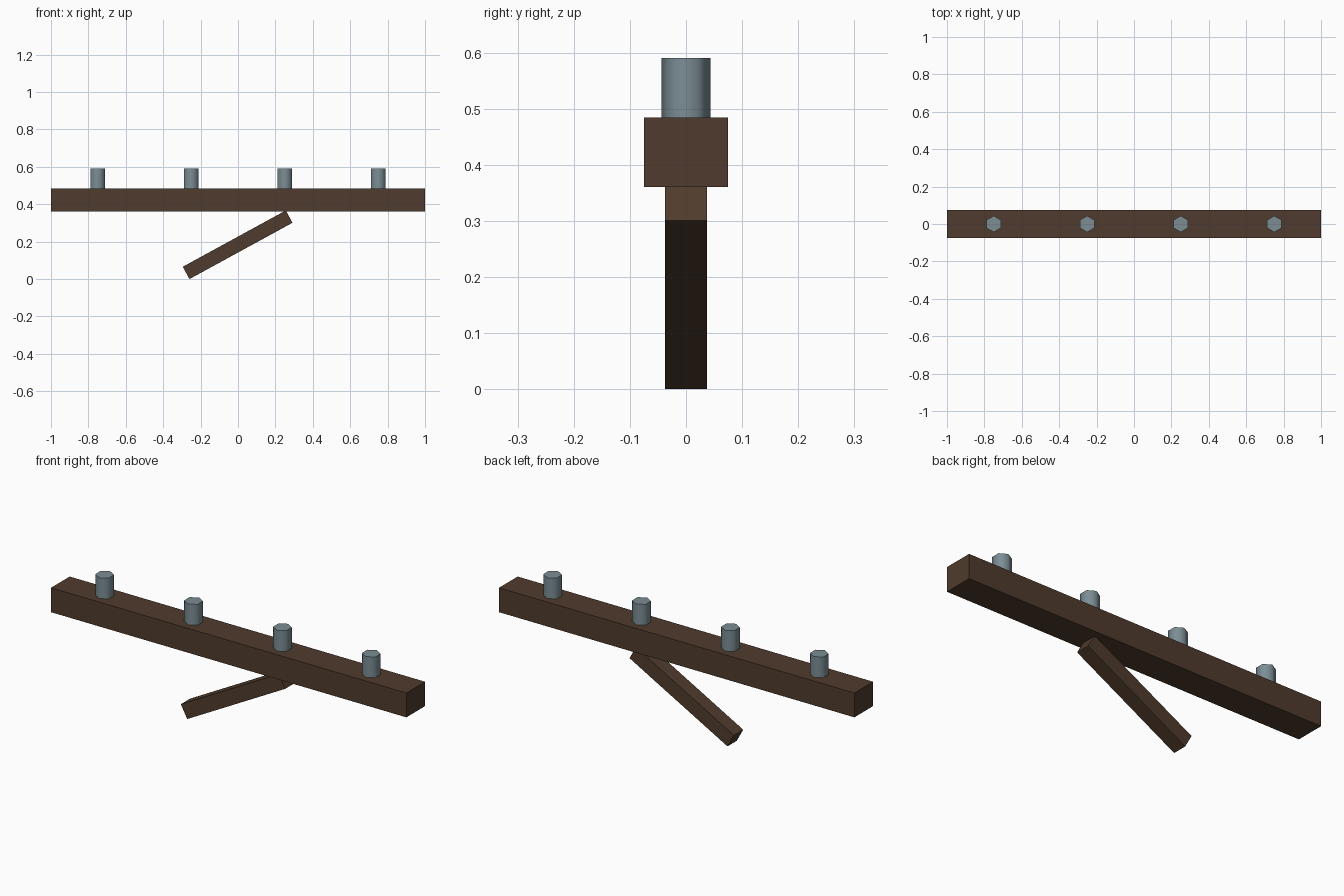
import bpy
import math

if "Cube" in bpy.data.objects:
    bpy.data.objects.remove(bpy.data.objects["Cube"])


def material(name, color):
    m = bpy.data.materials.new(name)
    m.diffuse_color = (*color, 1)
    m.use_nodes = True
    m.node_tree.nodes["Principled BSDF"].inputs["Base Color"].default_value = m.diffuse_color
    return m


wood = material("dark_wood", (0.08, 0.044, 0.026))
metal = material("grey_metal", (0.2, 0.27, 0.3))


def box(name, size, center, tilt=0.0):
    bpy.ops.mesh.primitive_cube_add(size=1, location=center, rotation=(0, tilt, 0))
    ob = bpy.context.object
    ob.name = name
    ob.scale = size
    bpy.ops.object.transform_apply(location=False, rotation=False, scale=True)
    ob.data.materials.append(wood)
    return ob


# Horizontal rail
RAIL_BOTTOM, RAIL_TOP, PEG_TOP = 0.36, 0.484, 0.59
box("rail", (2, 0.15, RAIL_TOP - RAIL_BOTTOM), (0, 0, (RAIL_TOP + RAIL_BOTTOM) / 2))

# Slanted brace resting on the ground and tucked under the rail
length, thick, angle = 0.628, 0.075, 0.5
half_height = (length * math.sin(angle) + thick * math.cos(angle)) / 2
box("brace", (length, thick, thick), (-0.002, 0, half_height), -angle)

# Row of six-sided pegs, sunk slightly into the rail
peg_bottom = RAIL_TOP - 0.02
for i in range(4):
    bpy.ops.mesh.primitive_cylinder_add(
        vertices=6, radius=0.0435, depth=PEG_TOP - peg_bottom,
        location=(-0.75 + 0.5 * i, 0, (PEG_TOP + peg_bottom) / 2))
    peg = bpy.context.object
    peg.name = f"peg_{i + 1}"
    peg.data.materials.append(metal)
    bpy.ops.object.shade_smooth_by_angle(angle=math.radians(65))
